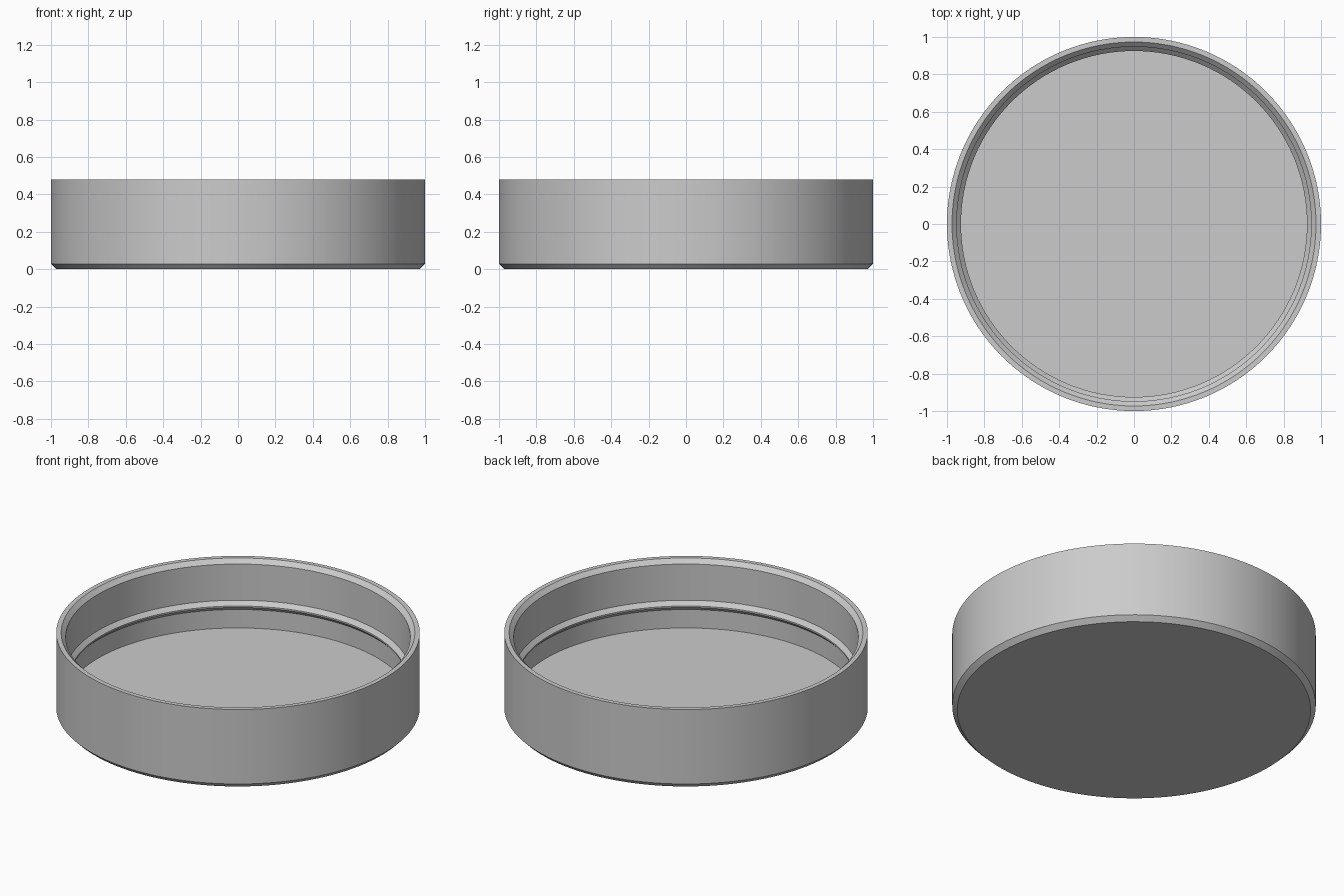
import bpy
import bmesh
import math

cube = bpy.data.objects.get("Cube")
if cube:
    bpy.data.objects.remove(cube, do_unlink=True)

SEGMENTS = 128
HEIGHT = 0.48
WALL_IN = 0.948    # inner wall radius
BEAD_IN = 0.925    # radius at the tip of the inner bead
FLOOR = 0.067

# Single flat grey
grey = bpy.data.materials.new("plain_grey")
grey.use_nodes = True
grey.diffuse_color = (0.6, 0.6, 0.6, 1)
grey.node_tree.nodes["Principled BSDF"].inputs["Base Color"].default_value = (0.6, 0.6, 0.6, 1)

# Half cross-section (radius, height), from underside centre to floor centre
profile = [
    (0, 0), (0.972, 0), (1, 0.028),                       # base and lower bevel
    (1, HEIGHT), (0.973, HEIGHT), (WALL_IN, 0.455),       # outer wall, rim, inner bevel
    (WALL_IN, 0.235), (BEAD_IN, 0.211),                   # bead top slope
    (BEAD_IN, 0.202), (WALL_IN, 0.179),                   # bead tip and undercut
    (WALL_IN, FLOOR), (0, FLOOR),                         # lower wall and floor
]

# Revolve the cross-section into a shallow cap
bm = bmesh.new()
verts = [bm.verts.new((r, 0, z)) for r, z in profile]
edges = [bm.edges.new(pair) for pair in zip(verts, verts[1:])]
bmesh.ops.spin(bm, geom=verts + edges, cent=(0, 0, 0), axis=(0, 0, 1),
               angle=math.tau, steps=SEGMENTS, use_merge=False)
bmesh.ops.remove_doubles(bm, verts=bm.verts, dist=0.0005)
bmesh.ops.recalc_face_normals(bm, faces=bm.faces)

mesh = bpy.data.meshes.new("round_cap")
bm.to_mesh(mesh)
bm.free()
mesh.materials.append(grey)
cap = bpy.data.objects.new("round_cap", mesh)
bpy.context.collection.objects.link(cap)

# Smooth round the walls, crisp at bevels
bpy.ops.object.select_all(action="DESELECT")
cap.select_set(True)
bpy.context.view_layer.objects.active = cap
bpy.ops.object.shade_smooth_by_angle(angle=math.radians(30))
